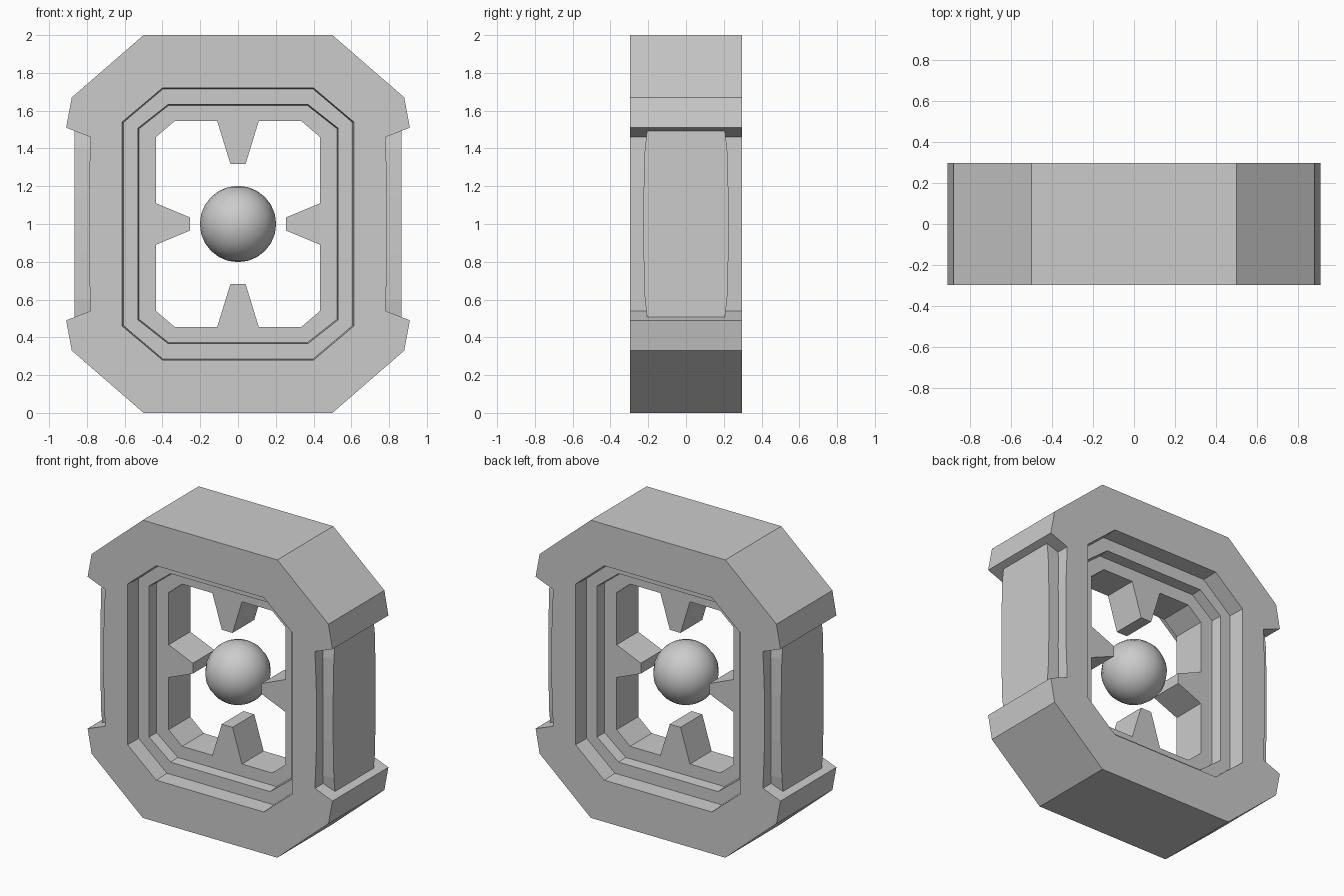
import bpy, bmesh

if "Cube" in bpy.data.objects:
    bpy.data.objects.remove(bpy.data.objects["Cube"])


def finish(bm, name):
    bmesh.ops.recalc_face_normals(bm, faces=bm.faces)
    me = bpy.data.meshes.new(name)
    bm.to_mesh(me)
    bm.free()
    ob = bpy.data.objects.new(name, me)
    bpy.context.collection.objects.link(ob)
    return ob


def four_way(quarter):
    """Complete an upper-right quarter outline (clockwise), centred on z = 1."""
    right = quarter + [(x, -z) for x, z in reversed(quarter) if z > 0]
    return right + [(-x, z) for x, z in reversed(right) if x > 0]


def loop(bm, pts, y):
    vs = [bm.verts.new((x, y, z + 1)) for x, z in pts]
    for i in range(len(vs)):
        bm.edges.new((vs[i - 1], vs[i]))
    return vs


def wall(bm, a, b):
    for i in range(len(a)):
        bm.faces.new((a[i - 1], a[i], b[i], b[i - 1]))


def fill(bm, a, b, y):
    edges = [bm.edges.get((l[i - 1], l[i])) for l in (a, b) for i in range(len(l))]
    bmesh.ops.triangle_fill(bm, edges=edges, use_beauty=True, use_dissolve=True,
                            normal=(0, 1 if y > 0 else -1, 0))


# Frame outlines: outer body, two stepped recesses, toothed opening
outer = four_way([(.5, 1), (.88, .67), (.91, .51), (.78, .46), (.79, .2)])
step1 = four_way([(.4, .72), (.613, .54)])
step1_in = four_way([(.397, .715), (.607, .537)])
step2 = four_way([(.37, .633), (.53, .507)])
step2_in = four_way([(.367, .628), (.524, .504)])
opening = four_way([(.04, .317), (.11, .545), (.335, .545), (.435, .46),
                    (.435, .11), (.255, .035)])

bm = bmesh.new()
ends = []
for s in (-1, 1):
    levels = [(outer, .297), (step1, .297), (step1_in, .187),
              (step2, .187), (step2_in, .115), (opening, .115)]
    L = [loop(bm, p, s * y) for p, y in levels]
    fill(bm, L[0], L[1], s)
    wall(bm, L[1], L[2])
    fill(bm, L[2], L[3], s)
    wall(bm, L[3], L[4])
    fill(bm, L[4], L[5], s)
    ends.append((L[0], L[5]))
wall(bm, ends[0][0], ends[1][0])
wall(bm, ends[0][1], ends[1][1])
finish(bm, "stepped_frame")

# Slightly bowed panels set in the side notches
panel = four_way([(.205, .5), (.218, .4), (.225, .15)])
for s, side in ((-1, "left"), (1, "right")):
    bm = bmesh.new()
    rings = [[bm.verts.new((s * x, y, z + 1)) for y, z in panel] for x in (.7, .865)]
    wall(bm, *rings)
    for r in rings:
        bm.faces.new(r)
    finish(bm, side + "_side_panel")

# Floating ball in the middle
bpy.ops.mesh.primitive_uv_sphere_add(segments=16, ring_count=12, radius=.202,
                                     location=(0, 0, 1))
ball = bpy.context.object
ball.name = "centre_ball"
bpy.ops.object.shade_smooth()
